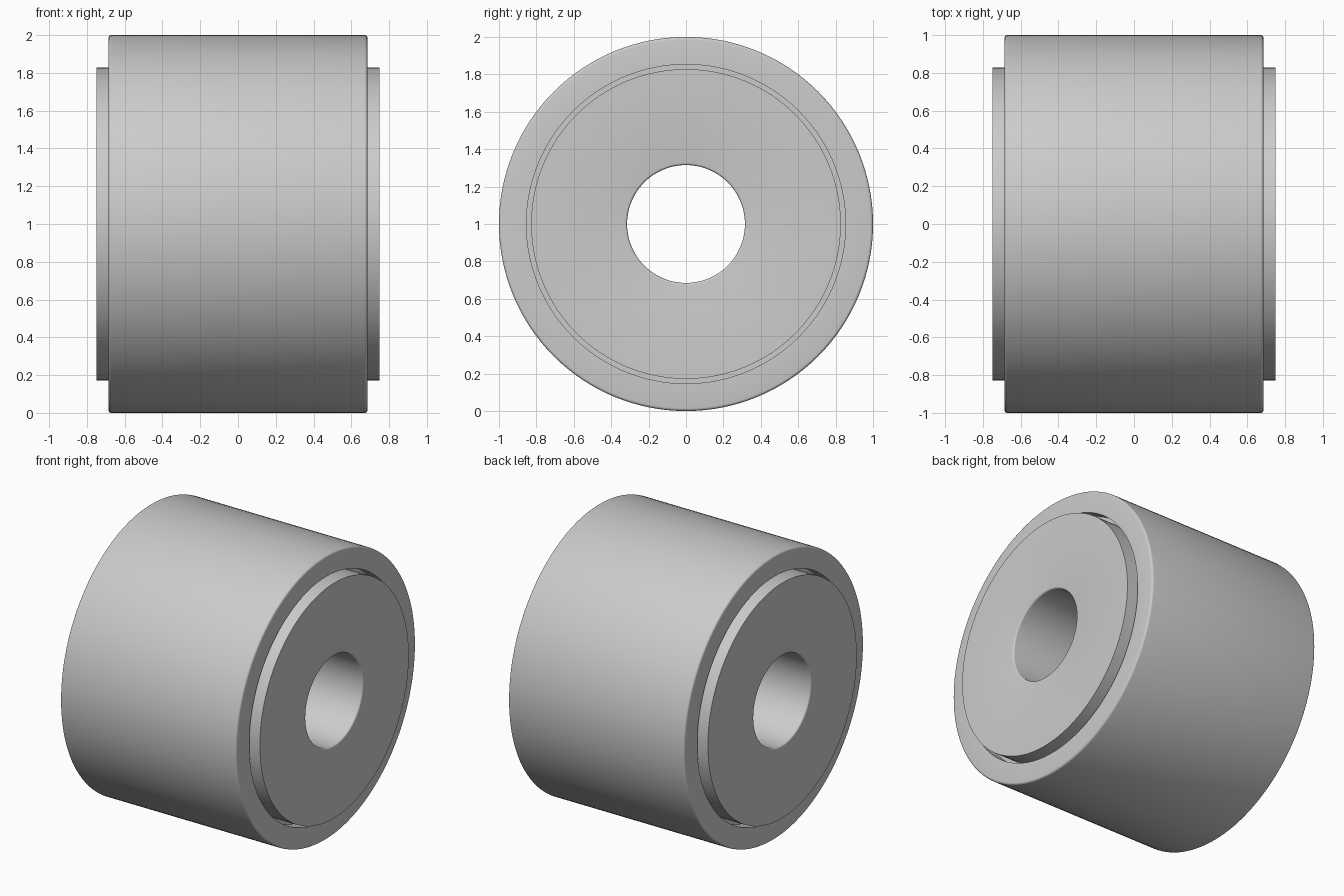
import bpy, bmesh, math

cube = bpy.data.objects.get("Cube")
if cube:
    bpy.data.objects.remove(cube, do_unlink=True)

# One plain grey for the whole roller
grey = bpy.data.materials.new("plain_grey")
grey.use_nodes = True
colour = (0.6, 0.6, 0.6, 1)
grey.diffuse_color = colour
grey.node_tree.nodes["Principled BSDF"].inputs["Base Color"].default_value = colour


def fillet(x, r, size, start, steps=4):
    """Quarter arc about (x, r), turning anticlockwise from start degrees."""
    angles = [math.radians(start + 90 * i / steps) for i in range(steps + 1)]
    return [(x + size * math.cos(a), r + size * math.sin(a)) for a in angles]


def mirrored(half):
    """Complete a half profile with its reflection across the middle."""
    return half + [(-x, r) for x, r in reversed(half)]


def lathe(name, profile, segments):
    """Turn a closed (x, radius) profile around the roller axis."""
    bm = bmesh.new()
    rings = []
    for i in range(segments):
        a = math.tau * i / segments
        rings.append([bm.verts.new((x, r * math.cos(a), 1 + r * math.sin(a)))
                      for x, r in profile])
    n = len(profile)
    for i, ring in enumerate(rings):
        after = rings[(i + 1) % segments]
        for j in range(n):
            k = (j + 1) % n
            bm.faces.new((ring[j], ring[k], after[k], after[j]))
    bmesh.ops.recalc_face_normals(bm, faces=bm.faces)
    mesh = bpy.data.meshes.new(name)
    bm.to_mesh(mesh)
    bm.free()
    mesh.materials.append(grey)
    obj = bpy.data.objects.new(name, mesh)
    bpy.context.collection.objects.link(obj)
    bpy.ops.object.select_all(action="DESELECT")
    obj.select_set(True)
    bpy.context.view_layer.objects.active = obj
    bpy.ops.object.shade_smooth_by_angle(angle=math.radians(30))
    return obj


# Outer sleeve with rounded rims and a narrow recess at each end
rim = 0.015
sleeve_half = [(0.6, 0.8), (0.6, 0.853), (0.685, 0.853)]
sleeve_half += fillet(0.685 - rim, 1 - rim, rim, 0)
lathe("outer_sleeve", mirrored(sleeve_half), 128)

# Inner core, sharp outside and softly rounded at the bore
soft = 0.012
core_half = [(0.75, 0.828)]
core_half += list(reversed(fillet(0.75 - soft, 0.315 + soft, soft, 270)))
lathe("inner_core", mirrored(core_half), 96)
